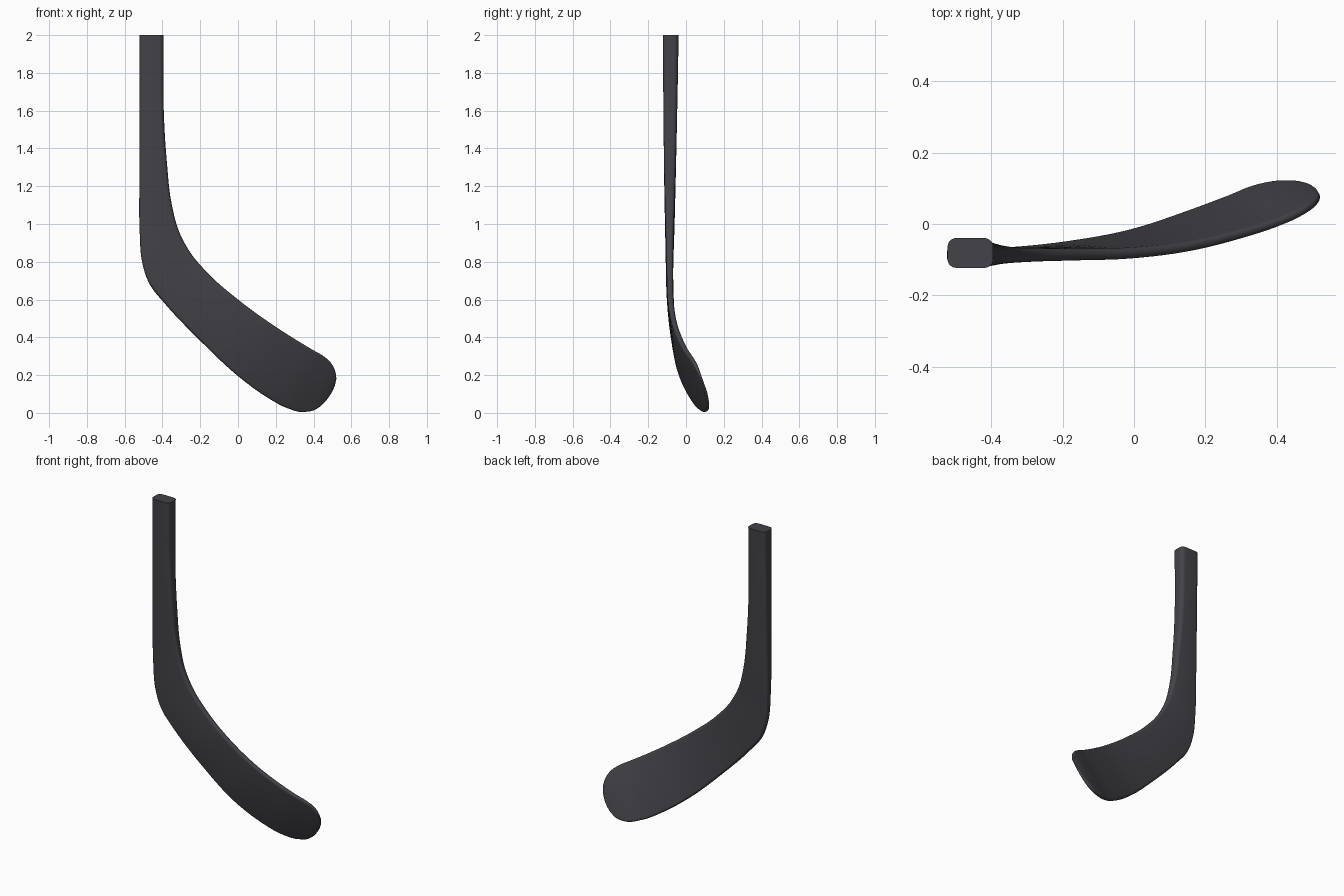
import bpy, bmesh, math
from mathutils import Vector

if "Cube" in bpy.data.objects:
    bpy.data.objects.remove(bpy.data.objects["Cube"])

# Stations from shaft top to toe: lower/outer edge (x,y,z), upper/inner edge (x,y,z), thickness, corner ratio
STATIONS = [
    (-.522, -.081, 2.0, -.394, -.081, 2.0, .084, .30),
    (-.522, -.083, 1.6, -.393, -.083, 1.6, .073, .30),
    (-.522, -.085, 1.25, -.376, -.085, 1.32, .062, .32),
    (-.521, -.086, .97, -.350, -.086, 1.10, .050, .36),
    (-.508, -.087, .80, -.310, -.087, .955, .041, .40),
    (-.470, -.087, .685, -.250, -.086, .845, .037, .44),
    (-.380, -.083, .57, -.155, -.085, .735, .034, .46),
    (-.200, -.063, .382, .000, -.082, .600, .031, .46),
    (.000, -.024, .195, .175, -.060, .472, .029, .46),
    (.150, .027, .085, .305, -.028, .388, .027, .46),
    (.260, .069, .026, .395, .000, .334, .025, .46),
    (.350, .104, .006, .460, .027, .295, .023, .46),
    (.420, .115, .025, .494, .047, .262, .021, .46),
    (.470, .112, .072, .511, .061, .230, .018, .46),
    (.497, .104, .113, .518, .071, .203, .014, .46),
    (.510, .097, .140, .520, .080, .183, .008, .46),
]


def mid(s):
    return Vector(((s[0] + s[3]) / 2, (s[1] + s[4]) / 2, (s[2] + s[5]) / 2))


def resample(st, sub):
    """Smooth interpolation of all station values along the centre line."""
    t = [0.0]
    for a, b in zip(st, st[1:]):
        t.append(t[-1] + (mid(b) - mid(a)).length)
    n = len(st)

    def slope(i, k):
        if i == 0 or i == n - 1:
            j = min(i, n - 2)
            return (st[j + 1][k] - st[j][k]) / (t[j + 1] - t[j])
        h0, h1 = t[i] - t[i - 1], t[i + 1] - t[i]
        d0 = (st[i][k] - st[i - 1][k]) / h0
        d1 = (st[i + 1][k] - st[i][k]) / h1
        return (d0 * h1 + d1 * h0) / (h0 + h1)

    out = []
    for i in range(n - 1):
        h = t[i + 1] - t[i]
        for q in range(sub):
            u = q / sub
            out.append([(2*u**3 - 3*u**2 + 1) * st[i][k] + (u**3 - 2*u**2 + u) * h * slope(i, k)
                        + (3*u**2 - 2*u**3) * st[i + 1][k] + (u**3 - u**2) * h * slope(i + 1, k)
                        for k in range(8)])
    return out + [list(st[-1])]


def section(s, tangent):
    """Rounded rectangle spanning the two edges."""
    c = mid(s)
    w = Vector(s[3:6]) - Vector(s[0:3])
    width, thick = w.length, s[6]
    w.normalize()
    nrm = w.cross(tangent).normalized()
    r = s[7] * thick
    pts = []
    for q, (sx, sy) in enumerate(((1, 1), (-1, 1), (-1, -1), (1, -1))):
        for k in range(6):
            a = math.pi / 2 * (q + k / 5)
            pts.append(c + w * (sx * (width / 2 - r) + r * math.cos(a))
                       + nrm * (sy * (thick / 2 - r) + r * math.sin(a)))
    return pts


# Stick: one continuous loft of shaft, heel and curved blade
rows = resample(STATIONS, 6)
bm = bmesh.new()
rings = []
for i, s in enumerate(rows):
    tan = mid(rows[min(i + 1, len(rows) - 1)]) - mid(rows[max(i - 1, 0)])
    if i == 0:
        tan = Vector((0, 0, -1))
    rings.append([bm.verts.new(p) for p in section(s, tan.normalized())])
for a, b in zip(rings, rings[1:]):
    for k in range(len(a)):
        j = (k + 1) % len(a)
        bm.faces.new((a[k], a[j], b[j], b[k]))
bm.faces.new(rings[0])
bm.faces.new(rings[-1])
bmesh.ops.recalc_face_normals(bm, faces=bm.faces)
mesh = bpy.data.meshes.new("stick_shaft_and_blade")
bm.to_mesh(mesh)
bm.free()
stick = bpy.data.objects.new("stick_shaft_and_blade", mesh)
bpy.context.collection.objects.link(stick)

# Dark charcoal finish
mat = bpy.data.materials.new("charcoal")
mat.diffuse_color = (0.055, 0.055, 0.065, 1)
mat.use_nodes = True
mat.node_tree.nodes["Principled BSDF"].inputs["Base Color"].default_value = mat.diffuse_color
mesh.materials.append(mat)

bpy.context.view_layer.objects.active = stick
stick.select_set(True)
bpy.ops.object.shade_smooth_by_angle(angle=math.radians(40))
